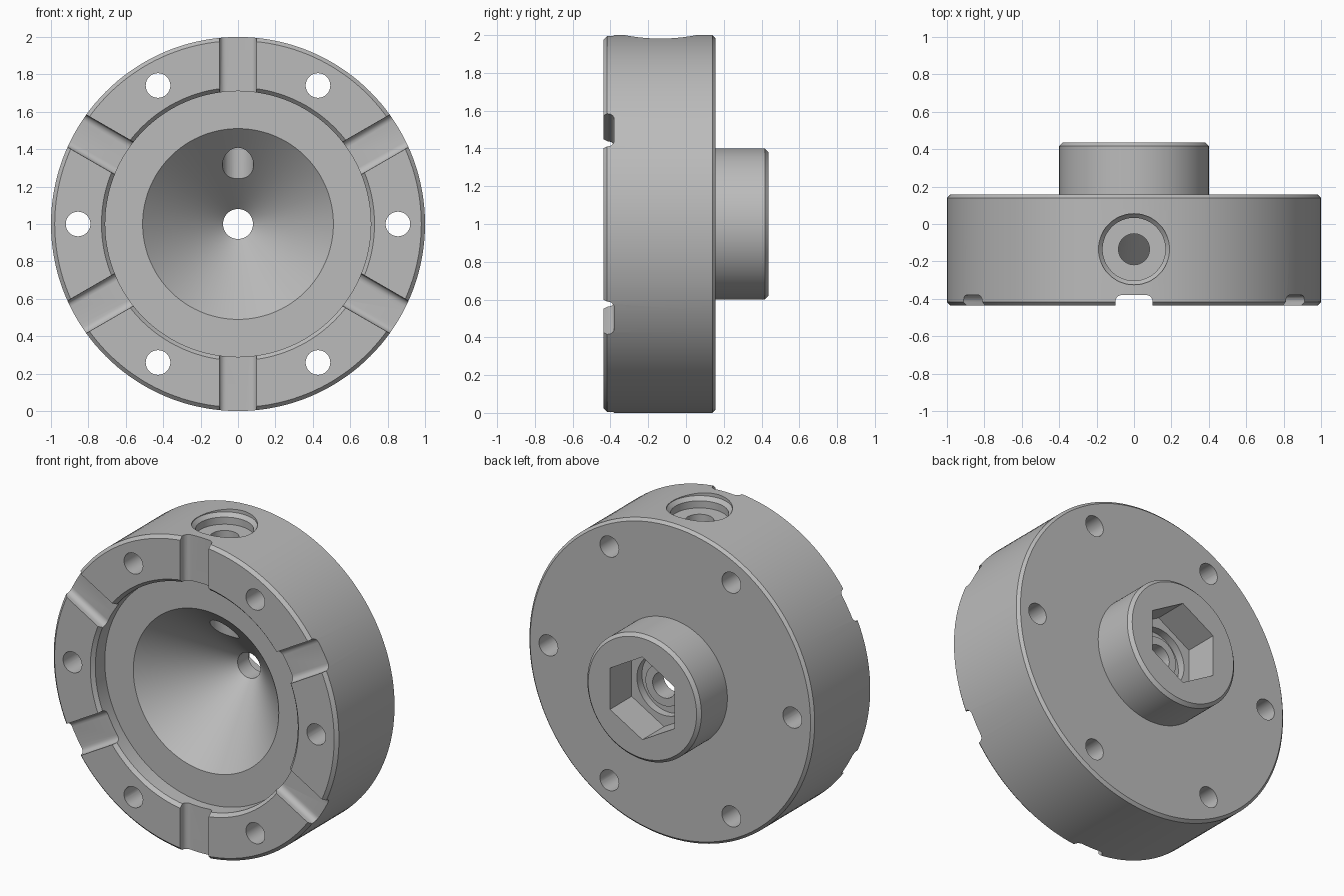
import bpy, bmesh, math
from mathutils import Matrix, Vector

if "Cube" in bpy.data.objects:
    bpy.data.objects.remove(bpy.data.objects["Cube"])

FRONT, BACK, HUB = -0.437, 0.157, 0.437

grey = bpy.data.materials.new("machined grey")
grey.diffuse_color = (0.5, 0.5, 0.5, 1)
grey.use_nodes = True
grey.node_tree.nodes["Principled BSDF"].inputs["Base Color"].default_value = grey.diffuse_color


def make(name, bm, matrix=None):
    if matrix is not None:
        bmesh.ops.transform(bm, matrix=matrix, verts=bm.verts)
    bmesh.ops.recalc_face_normals(bm, faces=bm.faces)
    mesh = bpy.data.meshes.new(name)
    bm.to_mesh(mesh)
    bm.free()
    mesh.materials.append(grey)
    ob = bpy.data.objects.new(name, mesh)
    bpy.context.collection.objects.link(ob)
    return ob


def lathe(profile, n, closed, phase=0.0):
    """Spin (radius, height) points about z; open profiles get flat end caps."""
    bm = bmesh.new()
    rings = [[bm.verts.new((r * math.cos(phase + math.tau * i / n),
                            r * math.sin(phase + math.tau * i / n), h))
              for i in range(n)] for r, h in profile]
    pairs = list(zip(rings, rings[1:]))
    if closed:
        pairs.append((rings[-1], rings[0]))
    else:
        bm.faces.new(rings[0])
        bm.faces.new(rings[-1])
    for a, b in pairs:
        for i in range(n):
            j = (i + 1) % n
            bm.faces.new((a[i], a[j], b[j], b[i]))
    return bm


# Local z becomes world +y, local y becomes world -z
TO_Y = Matrix.Translation((0, 0, 1)) @ Matrix.Rotation(-math.pi / 2, 4, 'X')

# Flanged body with stepped recess, conical bowl, hub and ring groove
body_profile = [
    (0.08, 0.11), (0.51, -0.32), (0.71, -0.32), (0.71, FRONT + 0.022),
    (0.73, FRONT), (0.98, FRONT), (1.0, FRONT + 0.02), (1.0, BACK - 0.017),
    (0.983, BACK), (0.4, BACK), (0.4, HUB - 0.02), (0.38, HUB),
    (0.19, HUB), (0.19, 0.17), (0.13, 0.17), (0.13, 0.22), (0.08, 0.22)]
body = make("flanged_body", lathe(body_profile, 144, True), TO_Y)

cutters = []

# Hexagonal socket in the hub
cutters.append(make("hex_cutter", lathe([(0.262, 0.22), (0.262, 0.6)], 6, False,
                                        math.pi / 6), TO_Y))

# Stepped, chamfered port in the top of the rim
port = [(0.083, 0.15), (0.083, 0.91), (0.168, 0.91), (0.168, 0.955),
        (0.19, 0.978), (0.19, 1.1)]
cutters.append(make("port_cutter", lathe(port, 48, False),
                    Matrix.Translation((0, -0.135, 1))))

# Bolt holes around the flange
for k in range(6):
    a = math.tau * k / 6
    place = TO_Y @ Matrix.Translation((0.855 * math.cos(a), 0.855 * math.sin(a), 0))
    cutters.append(make("bolt_hole_cutter",
                        lathe([(0.066, -0.6), (0.066, 0.3)], 32, False), place))


# Radial slots with rounded bottom corners
def slot():
    half, rad, floor = 0.1, 0.035, FRONT + 0.057
    pts = [(-half, FRONT - 0.1)]
    for cx, start in ((-half + rad, math.pi), (half - rad, math.pi / 2)):
        for s in range(6):
            t = start - s * math.pi / 10
            pts.append((cx + rad * math.cos(t), floor - rad + rad * math.sin(t)))
    pts.append((half, FRONT - 0.1))
    bm = bmesh.new()
    face = bm.faces.new([bm.verts.new((x, y, 0.62)) for x, y in pts])
    ext = bmesh.ops.extrude_face_region(bm, geom=[face])
    bmesh.ops.translate(bm, vec=Vector((0, 0, 0.5)),
                        verts=[v for v in ext["geom"] if isinstance(v, bmesh.types.BMVert)])
    return bm


for k in range(6):
    cutters.append(make("slot_cutter", slot(), Matrix.Translation((0, 0, 1))
                        @ Matrix.Rotation(math.tau * k / 6, 4, 'Y')))

# Apply every cut, then drop the cutters
bpy.context.view_layer.objects.active = body
body.select_set(True)
for c in cutters:
    mod = body.modifiers.new("cut", 'BOOLEAN')
    mod.operation = 'DIFFERENCE'
    mod.solver = 'EXACT'
    mod.object = c
    bpy.ops.object.modifier_apply(modifier=mod.name)
    bpy.data.objects.remove(c)

bpy.ops.object.shade_smooth_by_angle(angle=math.radians(25))
